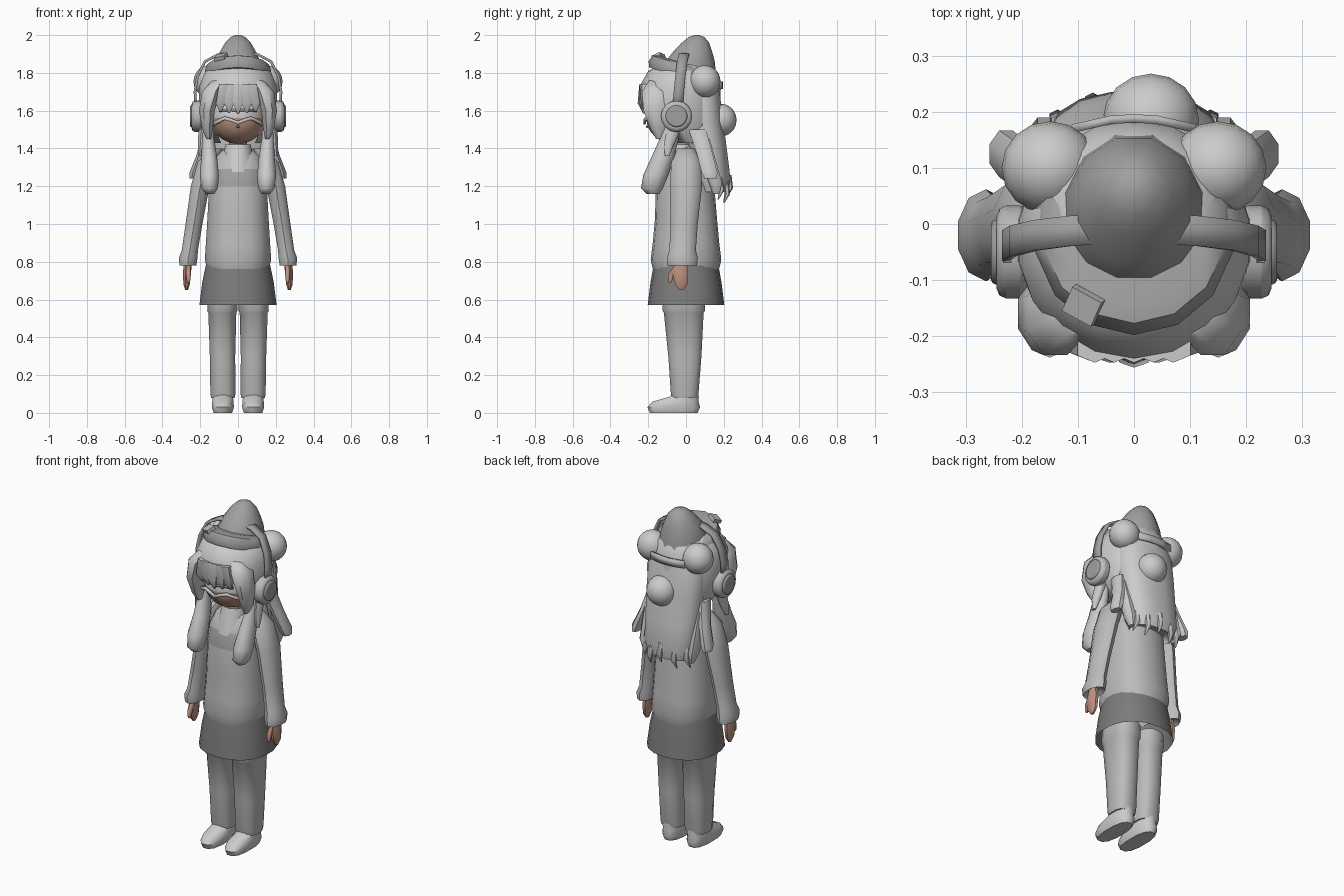
import bpy, bmesh
from math import cos, sin, pi, radians, copysign

cube = bpy.data.objects.get("Cube")
if cube:
    bpy.data.objects.remove(cube, do_unlink=True)


def material(name, r, g, b):
    m = bpy.data.materials.new(name)
    m.use_nodes = True
    m.diffuse_color = (r, g, b, 1)
    m.node_tree.nodes["Principled BSDF"].inputs["Base Color"].default_value = (r, g, b, 1)
    return m


HAIR = material("pale grey", .6, .6, .6)
CLOTH = material("light grey", .5, .5, .5)
HAT = material("mid grey", .35, .35, .35)
DARK = material("dark grey", .2, .2, .2)
SKIN = material("warm skin", .52, .29, .22)


def finish(name, bm, mats, angle=50):
    bmesh.ops.recalc_face_normals(bm, faces=bm.faces)
    mesh = bpy.data.meshes.new(name)
    bm.to_mesh(mesh)
    bm.free()
    for m in mats:
        mesh.materials.append(m)
    ob = bpy.data.objects.new(name, mesh)
    bpy.context.collection.objects.link(ob)
    bpy.ops.object.select_all(action='DESELECT')
    ob.select_set(True)
    bpy.context.view_layer.objects.active = ob
    bpy.ops.object.shade_smooth_by_angle(angle=radians(angle))
    return ob


def loft(name, mat, rings, n=12, power=1, slope=0, side=1, caps=(True, True),
         mat2=None, rule=None, cut=None):
    """Rings are (z, centre x, centre y, radius x, radius y)."""
    bm = bmesh.new()
    loops = []
    for z, cx, cy, rx, ry in rings:
        loop = []
        for i in range(n):
            a = 2 * pi * (i + .5) / n
            dx = copysign(abs(cos(a)) ** power, cos(a)) * rx
            dy = copysign(abs(sin(a)) ** power, sin(a)) * ry
            loop.append(bm.verts.new((side * (cx + dx), cy + dy, z + slope * dy)))
        loops.append(loop)
    for lo, hi in zip(loops, loops[1:]):
        for i in range(n):
            j = (i + 1) % n
            bm.faces.new((lo[i], lo[j], hi[j], hi[i]))
    for end, wanted in zip((loops[0], loops[-1]), caps):
        if wanted:
            bm.faces.new(end)
    if cut:
        gone = [f for f in bm.faces if cut(f.calc_center_median())]
        bmesh.ops.delete(bm, geom=gone, context='FACES')
    if rule:
        for f in bm.faces:
            f.material_index = int(rule(f.calc_center_median()))
    return finish(name, bm, [mat, mat2] if mat2 else [mat])


def pair(name, *args, **kw):
    for side, word in ((1, "left"), (-1, "right")):
        loft(word + "_" + name, *args, side=side, **kw)


def ball(name, mat, loc, r, mat2=None, rule=None, u=16, v=10):
    bm = bmesh.new()
    bmesh.ops.create_uvsphere(bm, u_segments=u, v_segments=v, radius=1)
    for p in bm.verts:
        p.co = [c + q * k for c, q, k in zip(loc, p.co, r)]
    if rule:
        for f in bm.faces:
            f.material_index = int(rule(f.calc_center_median()))
    return finish(name, bm, [mat, mat2] if mat2 else [mat])


def strip(name, mat, points, half, thick):
    """Mirrored ribbon; half is the half-width vector."""
    path = [(-x, y, z) for x, y, z in points] + [p for p in points[-2::-1]]
    bm = bmesh.new()
    rows = [[bm.verts.new([c + s * h for c, h in zip(p, half)]) for s in (-1, 1)] for p in path]
    for a, b in zip(rows, rows[1:]):
        bm.faces.new((a[0], a[1], b[1], b[0]))
    ob = finish(name, bm, [mat])
    mod = ob.modifiers.new("thickness", 'SOLIDIFY')
    mod.thickness = thick
    mod.offset = 0


def disc(name, mat, loc, r, depth):
    bpy.ops.mesh.primitive_cylinder_add(vertices=16, radius=r, depth=depth, location=loc,
                                        rotation=(0, pi / 2, 0))
    ob = bpy.context.object
    ob.name = name
    ob.data.materials.append(mat)
    bev = ob.modifiers.new("soft edge", 'BEVEL')
    bev.width = depth * .3
    bev.segments = 2
    bpy.ops.object.shade_smooth_by_angle(angle=radians(45))


# shoes and trousers
pair("shoe", HAIR, [(0, .08, -.065, .05, .13), (.03, .08, -.065, .06, .143),
                    (.06, .08, -.055, .058, .125), (.085, .08, -.01, .055, .08),
                    (.11, .08, 0, .05, .065)], power=.8)
pair("trouser_leg", CLOTH, [(.08, .08, -.007, .064, .07), (.1, .08, -.007, .068, .075),
                            (.3, .082, -.006, .069, .09), (.53, .083, -.012, .076, .108),
                            (.54, .083, -.012, .082, .115), (.62, .08, -.01, .08, .115)],
     power=.75)

# skirt
loft("skirt", DARK, [(.57, 0, 0, .207, .203), (.69, 0, 0, .192, .188), (.82, 0, 0, .165, .165)],
     n=18, power=.9, caps=(False, True))

# sweater with a darker yoke below the collar
loft("sweater", CLOTH, [(.79, 0, 0, .15, .155), (.76, 0, 0, .165, .175), (.81, 0, 0, .178, .187),
                        (.9, 0, 0, .172, .176), (1.03, 0, 0, .164, .164),
                        (1.2, 0, -.005, .155, .155), (1.29, 0, 0, .15, .135),
                        (1.36, 0, 0, .12, .1), (1.41, 0, 0, .06, .06)],
     n=18, power=.85, mat2=HAT,
     rule=lambda c: 1.21 < c.z < 1.29 and c.y < -.1 and abs(c.x) < .1)
loft("collar", HAIR, [(1.275, 0, -.055, .085, .09), (1.34, 0, -.035, .085, .09),
                      (1.42, 0, -.025, .07, .075)], caps=(True, False))
pair("sleeve", CLOTH, [(.8, .265, -.02, .03, .05), (.78, .265, -.02, .046, .078),
                       (.82, .264, -.02, .052, .082), (.86, .255, -.018, .045, .07),
                       (1, .233, -.01, .047, .072), (1.2, .2, 0, .052, .085),
                       (1.33, .16, 0, .055, .078), (1.4, .11, 0, .035, .045)], n=10)

# hands
pair("hand", SKIN, [(.65, .272, -.025, .008, .012), (.68, .272, -.025, .018, .035),
                    (.74, .27, -.03, .024, .045), (.81, .265, -.025, .02, .03)], n=8)
pair("thumb", SKIN, [(.69, .262, -.085, .008, .008), (.73, .262, -.078, .014, .018),
                     (.78, .263, -.045, .012, .018)], n=8)

# neck and head, masked above the mouth
loft("neck", SKIN, [(1.36, 0, -.02, .05, .05), (1.48, 0, -.03, .05, .05)], caps=(False, False))
ball("head", SKIN, (0, -.06, 1.56), (.145, .15, .135), HAIR, lambda c: c.z > 1.55, v=16)
strip("mask_edge", HAIR, [(.145, -.13, 1.52), (.11, -.18, 1.54), (.07, -.208, 1.56),
                          (.035, -.217, 1.55), (0, -.22, 1.535)], (0, 0, .009), .012)
strip("glasses_bar", HAT, [(.1, -.188, 1.6), (.04, -.212, 1.605), (0, -.217, 1.6)],
      (0, 0, .007), .008)
ball("mouth", DARK, (0, -.206, 1.515), (.008, .006, .006), u=8, v=6)

# hair cap, open over the face
loft("hair_cap", HAIR, [(1.43, 0, .03, .14, .11), (1.52, 0, 0, .195, .18),
                        (1.63, 0, -.03, .21, .21), (1.73, 0, -.03, .208, .215),
                        (1.81, 0, -.02, .175, .18), (1.86, 0, 0, .1, .11)],
     n=18, cut=lambda c: c.z < 1.62 and c.y < -.08 and abs(c.x) < .17)
for i in range(-2, 3):
    loft("bang", HAIR, [(1.585 + .005 * abs(i), i * .047, -.222 + .01 * abs(i), .006, .005),
                        (1.64, i * .045, -.238 + .009 * abs(i), .03, .018),
                        (1.74, i * .035, -.222, .035, .025)], n=6)
pair("cheek_hair", HAIR, [(1.45, .155, -.14, .012, .02), (1.5, .162, -.145, .03, .045),
                          (1.6, .165, -.16, .045, .07), (1.7, .14, -.16, .055, .08),
                          (1.76, .1, -.14, .04, .06)], n=8)
pair("front_lock", HAIR, [(1.16, .148, -.175, .025, .035), (1.19, .15, -.18, .046, .058),
                          (1.26, .152, -.16, .053, .066), (1.36, .152, -.12, .043, .06),
                          (1.45, .158, -.09, .034, .05), (1.55, .16, -.07, .03, .045)], n=10)
pair("ear_lock", HAIR, [(1.36, .2, -.1, .01, .012), (1.42, .19, -.09, .025, .03),
                        (1.52, .18, -.06, .03, .04)], n=8)

# long back hair and its loose ends
loft("back_hair", HAIR, [(1.2, 0, .12, .11, .07), (1.17, 0, .145, .135, .08),
                         (1.24, 0, .14, .158, .097), (1.38, 0, .12, .165, .1),
                         (1.55, 0, .09, .175, .108), (1.7, 0, .07, .175, .11),
                         (1.8, 0, .05, .13, .1)], n=16, power=.85)
pair("side_back_lock", HAIR, [(1.24, .235, .13, .022, .035), (1.27, .228, .125, .032, .045),
                              (1.37, .195, .1, .025, .045), (1.5, .165, .06, .025, .05)], n=8)
pair("rear_lock", HAIR, [(1.16, .15, .16, .015, .02), (1.22, .16, .155, .03, .038),
                         (1.45, .165, .08, .025, .05)], n=8)
for x, y, tip in ((-.13, .19, 1.13), (-.07, .22, 1.12), (.01, .235, 1.14), (.08, .22, 1.11),
                  (.13, .19, 1.13)):
    loft("loose_strand", HAIR, [(tip, x * 1.15, y - .02, .003, .003),
                                (tip + .05, x * 1.05, y, .016, .014),
                                (tip + .12, x, y - .01, .02, .016)], n=6)

# hair buns and the tie joining the upper two
for name, x, y, z in (("left_bun", .15, .1, 1.755), ("right_bun", -.15, .1, 1.755),
                      ("low_bun", .03, .185, 1.55)):
    ball(name, HAIR, (x, y, z), (.086, .083, .086))
strip("bun_tie", CLOTH, [(.11, .17, 1.735), (.04, .186, 1.735), (0, .188, 1.735)],
      (0, 0, .02), .015)

# hat tipped backwards
loft("hat_brim", HAT, [(1.77, 0, -.015, .172, .18), (1.8, 0, -.01, .18, .188),
                       (1.835, 0, -.005, .165, .172), (1.845, 0, 0, .13, .145)],
     n=14, slope=-.33)
loft("hat_crown", HAT, [(1.78, 0, .015, .135, .15), (1.86, 0, .022, .122, .135),
                        (1.91, 0, .035, .1, .108), (1.96, 0, .05, .07, .075),
                        (1.99, 0, .056, .04, .042), (2, 0, .058, .015, .015)],
     n=12)
bpy.ops.mesh.primitive_cube_add(size=1, location=(-.09, -.145, 1.885), rotation=(.4, -.2, -.5))
clip = bpy.context.object
clip.name = "hat_clip"
clip.scale = (.06, .05, .02)
clip.data.materials.append(CLOTH)

# headphones
strip("headphone_band", HAT, [(.222, -.045, 1.6), (.228, -.038, 1.7), (.215, -.03, 1.78),
                              (.175, -.02, 1.86), (.11, -.012, 1.895), (0, -.005, 1.91)],
      (0, .027, 0), .014)
for side, word in ((1, "left"), (-1, "right")):
    disc(word + "_ear_cup", CLOTH, (side * .215, -.05, 1.57), .083, .06)
    disc(word + "_ear_cup_cap", HAT, (side * .24, -.05, 1.57), .058, .03)
